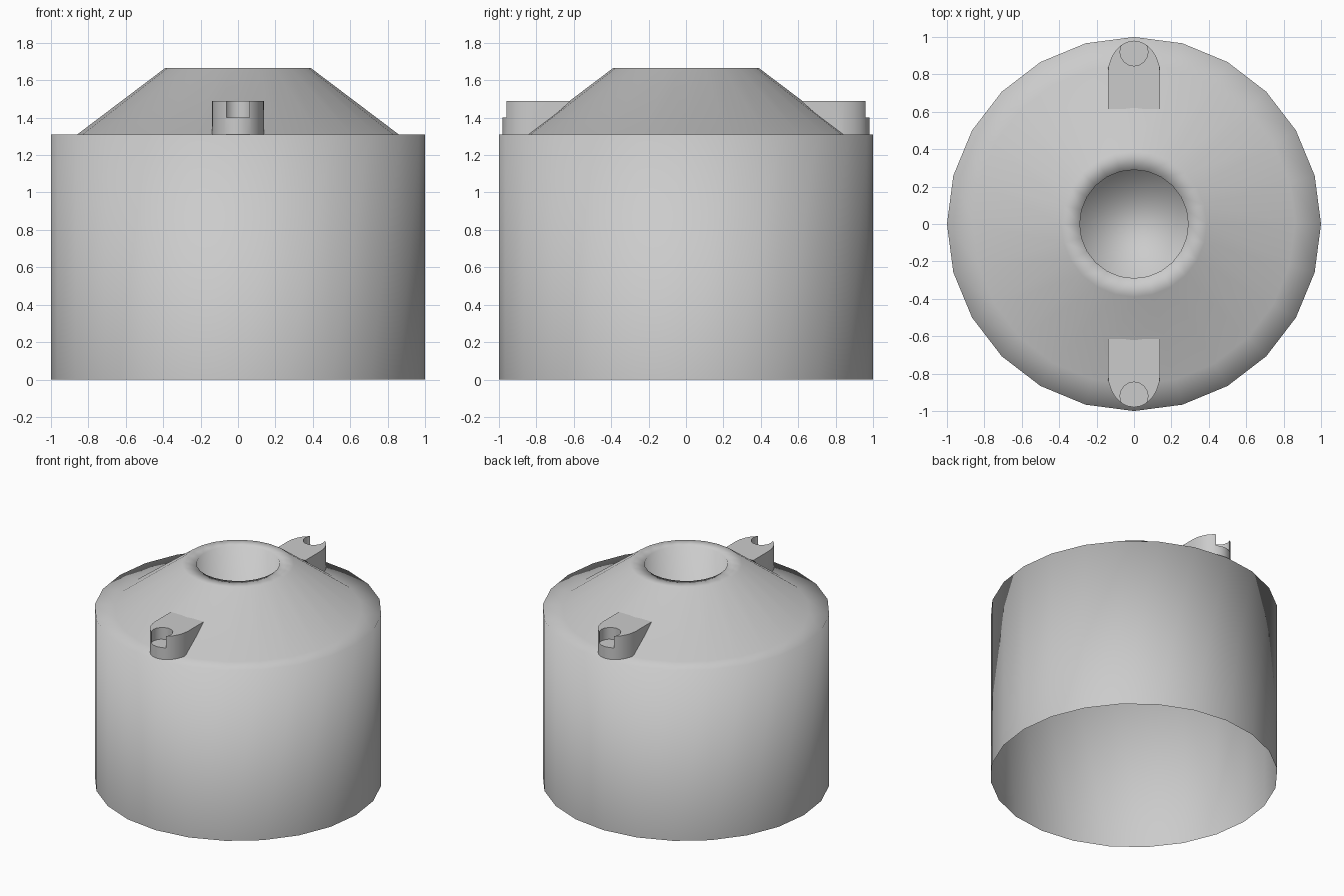
import bpy
import bmesh
import math

cube = bpy.data.objects.get("Cube")
if cube:
    bpy.data.objects.remove(cube, do_unlink=True)

SIDES = 24
WALL_TOP = 1.31

grey = bpy.data.materials.new("plain_grey")
grey.use_nodes = True
GREY = (0.6, 0.6, 0.6, 1)
grey.diffuse_color = GREY
grey.node_tree.nodes["Principled BSDF"].inputs["Base Color"].default_value = GREY


def add_object(name, bm):
    mesh = bpy.data.meshes.new(name)
    bm.to_mesh(mesh)
    bm.free()
    mesh.materials.append(grey)
    obj = bpy.data.objects.new(name, mesh)
    bpy.context.collection.objects.link(obj)
    return obj


def revolve(name, profile, cap_end=False):
    """Turn a (radius, height) profile into a smooth round shell."""
    bm = bmesh.new()
    rings = []
    for r, z in profile:
        angles = [math.tau * i / SIDES for i in range(SIDES)]
        rings.append([bm.verts.new((r * math.cos(a), r * math.sin(a), z)) for a in angles])
    for low, high in zip(rings, rings[1:]):
        for i in range(SIDES):
            j = (i + 1) % SIDES
            bm.faces.new((low[i], low[j], high[j], high[i]))
    if cap_end:
        bm.faces.new(rings[-1])
    for f in bm.faces:
        f.smooth = True
    return add_object(name, bm)


# Open-bottomed tank: wall, ledge, sloping roof, flat lip and recessed well
revolve("tank_shell",
        [(1, 0), (1, WALL_TOP), (0.86, WALL_TOP), (0.39, 1.665),
         (0.29, 1.665), (0.29, WALL_TOP)], cap_end=True)


def prism(name, bottom, top, z0, z1):
    """Closed solid between two outlines with matching points."""
    bm = bmesh.new()
    low = [bm.verts.new((x, y, z0)) for x, y in bottom]
    high = [bm.verts.new((x, y, z1)) for x, y in top]
    n = len(low)
    bm.faces.new(list(reversed(low)))
    bm.faces.new(high)
    for i in range(n):
        j = (i + 1) % n
        bm.faces.new((low[i], low[j], high[j], high[i]))
    bmesh.ops.recalc_face_normals(bm, faces=bm.faces)
    return add_object(name, bm)


# Roof spouts: arched blocks meeting the slope, with a round notch at the tip
for name, side in (("front_spout", -1), ("back_spout", 1)):
    arch = [(0.14 * math.cos(math.pi * i / 12),
             side * (0.8 + 0.18 * math.sin(math.pi * i / 12))) for i in range(13)]
    foot = [(x, side * max(abs(y), 0.845)) for x, y in arch]
    foot = [(-0.14, side * 0.835), (0.14, side * 0.835)] + foot[1:-1]
    # Sloping inner end follows the roof, so the foot keeps only the outer arch
    bottom = [(0.14, side * 0.83)] + arch + [(-0.14, side * 0.83)]
    bottom = [(x, side * max(abs(y), 0.83)) if abs(x) > 0.139 else (x, y) for x, y in bottom]
    bottom[0] = (0.14, side * 0.82)
    bottom[-1] = (-0.14, side * 0.82)
    top = [(0.14, side * 0.615)] + arch + [(-0.14, side * 0.615)]
    spout = prism(name, bottom, top, WALL_TOP, 1.49)

    circle = [(0.075 * math.cos(math.tau * i / 16),
               side * 0.92 + 0.075 * math.sin(math.tau * i / 16)) for i in range(16)]
    cutter = prism(name + "_notch_cutter", circle, circle, 1.4, 1.6)
    cutter.hide_render = True
    cutter.hide_set(True)
    notch = spout.modifiers.new("notch", 'BOOLEAN')
    notch.operation = 'DIFFERENCE'
    notch.solver = 'EXACT'
    notch.object = cutter

    bpy.ops.object.select_all(action='DESELECT')
    spout.select_set(True)
    bpy.context.view_layer.objects.active = spout
    bpy.ops.object.modifier_apply(modifier=notch.name)
    bpy.data.objects.remove(cutter, do_unlink=True)
    bpy.ops.object.shade_smooth_by_angle(angle=math.radians(40))
